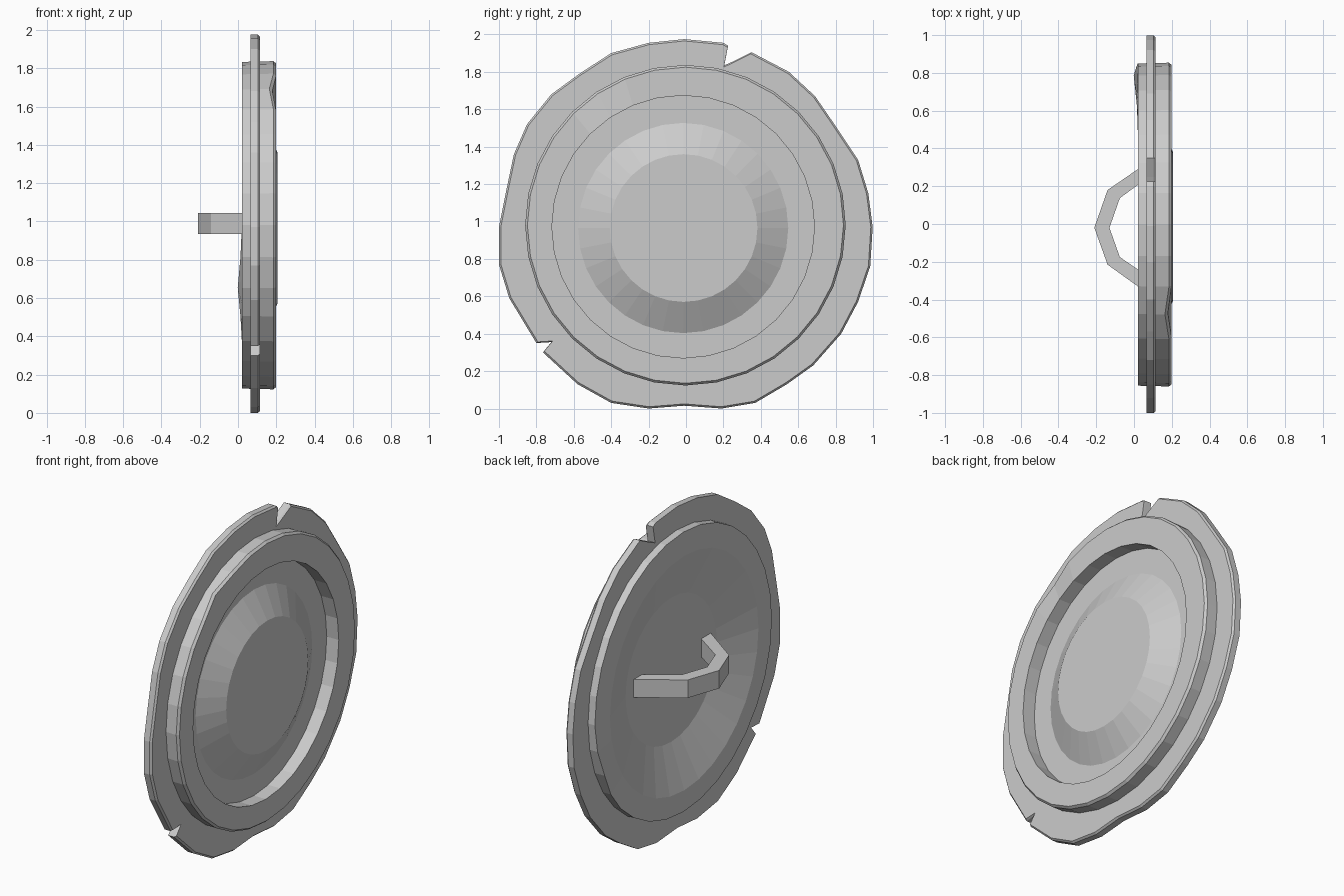
import bpy, bmesh
from math import sin, cos, atan2, tau
from mathutils import Vector

if "Cube" in bpy.data.objects:
    bpy.data.objects.remove(bpy.data.objects["Cube"])

N = 32
CZ = 0.98


def make_object(name, loops, closed_tube=False, cap_ends=False):
    """Skin successive vertex loops into a flat shaded mesh."""
    bm = bmesh.new()
    rings = [[bm.verts.new(p) for p in loop] for loop in loops]
    pairs = list(zip(rings, rings[1:]))
    if closed_tube:
        pairs.append((rings[-1], rings[0]))
    for a, b in pairs:
        n = len(a)
        for i in range(n):
            j = (i + 1) % n
            bm.faces.new((a[i], a[j], b[j], b[i]))
    if cap_ends:
        bm.faces.new(rings[0])
        bm.faces.new(rings[-1])
    bmesh.ops.recalc_face_normals(bm, faces=bm.faces)
    mesh = bpy.data.meshes.new(name)
    bm.to_mesh(mesh)
    bm.free()
    obj = bpy.data.objects.new(name, mesh)
    bpy.context.collection.objects.link(obj)
    return obj


def circle(x, r, cy, cz):
    return [(x, cy + r * cos(tau * i / N), cz + r * sin(tau * i / N)) for i in range(N)]


# Shield body: x, radius, centre y and z, from back dish to front boss
profile = [
    (0.108, 0.44, -0.012, 0.967), (0.02, 0.715, -0.012, 0.97),
    (0.02, 0.853, -0.003, 0.98), (0.185, 0.857, -0.003, 0.98),
    (0.199, 0.845, -0.003, 0.98), (0.199, 0.702, -0.015, 0.972),
    (0.118, 0.702, -0.015, 0.972), (0.118, 0.562, -0.015, 0.965),
    (0.206, 0.395, -0.013, 0.965),
]
body = make_object("shield_body", [circle(*p) for p in profile], cap_ends=True)

# Battle dents: pressed into the front edge, bulging from the back edge
for y, z, x_min, x_max, shift, reach in (
        (-0.48, 1.69, 0.18, 0.20, -0.022, 0.1),
        (0.79, 0.65, 0.015, 0.025, -0.022, 0.25)):
    for v in body.data.vertices:
        d = (v.co.yz - Vector((y, z))).length
        if x_min < v.co.x < x_max and d < reach and (v.co.yz - Vector((0, CZ))).length > 0.8:
            v.co.x += shift * (1 - d / reach)

# Battered rim outline (y, z), including the two notches
outline = [
    (0.998, 0.97), (0.975, 1.15), (0.92, 1.33), (0.80, 1.51), (0.69, 1.67),
    (0.55, 1.80), (0.35, 1.905), (0.25, 1.855), (0.205, 1.835), (0.225, 1.94),
    (0.20, 1.955), (-0.01, 1.975), (-0.20, 1.955), (-0.40, 1.90), (-0.57, 1.79),
    (-0.72, 1.68), (-0.85, 1.52), (-0.92, 1.36), (-0.96, 1.17), (-1.0, 0.97),
    (-1.0, 0.77), (-0.945, 0.59), (-0.80, 0.35), (-0.72, 0.355),
    (-0.765, 0.30), (-0.58, 0.13), (-0.40, 0.03), (-0.20, 0.0), (-0.01, 0.015),
    (0.19, 0.0), (0.37, 0.03), (0.54, 0.13), (0.68, 0.23), (0.83, 0.40),
    (0.92, 0.57), (0.985, 0.76),
]


def rim_loop(x, scale):
    return [(x, y * scale, CZ + (z - CZ) * scale) for y, z in outline]


def rim_inner(x):
    angles = [atan2(z - CZ, y) for y, z in outline]
    return [(x, 0.84 * cos(a), CZ + 0.84 * sin(a)) for a in angles]


make_object("outer_rim", [
    rim_inner(0.065), rim_loop(0.065, 1.0), rim_loop(0.104, 1.0),
    rim_loop(0.115, 0.99), rim_inner(0.115)], closed_tube=True)

# Bent hand grip: outer and inner (x, y) paths
outer = [(0.109, 0.351), (-0.14, 0.18), (-0.21, -0.02), (-0.14, -0.215), (0.109, -0.394)]
inner = [(0.109, 0.272), (-0.075, 0.137), (-0.13, -0.02), (-0.075, -0.175), (0.109, -0.302)]
sections = [[(ox, oy, 0.935), (ox, oy, 1.045), (ix, iy, 1.045), (ix, iy, 0.935)]
            for (ox, oy), (ix, iy) in zip(outer, inner)]
make_object("hand_grip", sections, cap_ends=True)
